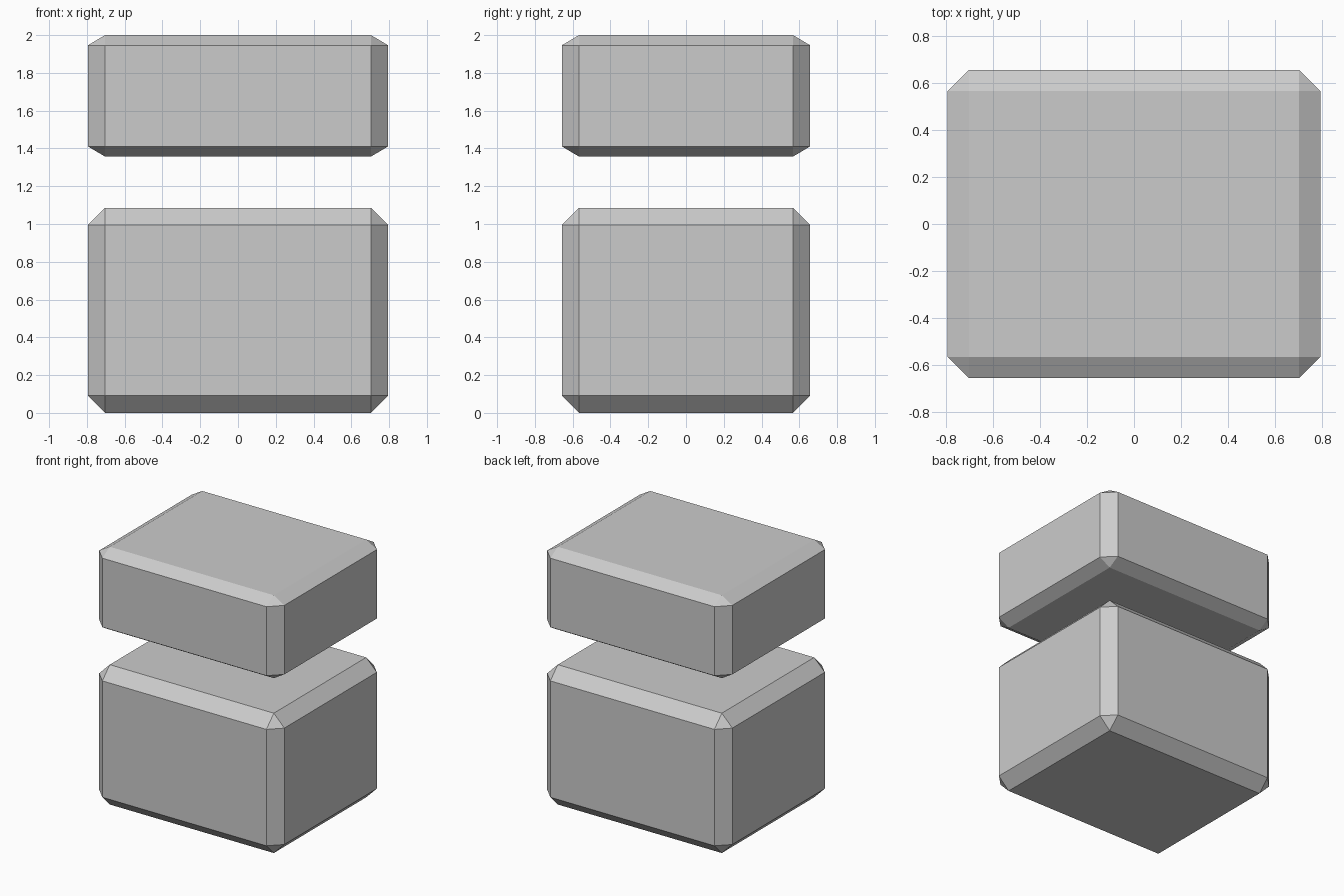
import bpy, bmesh
from mathutils import Matrix, Vector

if "Cube" in bpy.data.objects:
    bpy.data.objects.remove(bpy.data.objects["Cube"])

WIDTH, DEPTH, HEIGHT, CHAMFER = 1.59, 1.315, 1.085, 0.091


def chamfered_block(name, bottom, top):
    """Box with flat chamfers, squashed in z to fit between bottom and top."""
    bm = bmesh.new()
    bmesh.ops.create_cube(bm, size=1, matrix=Matrix.Diagonal((WIDTH, DEPTH, HEIGHT, 1)))
    bmesh.ops.bevel(bm, geom=bm.edges[:], offset=CHAMFER, offset_type='OFFSET',
                    segments=1, profile=0.5, affect='EDGES')
    bmesh.ops.scale(bm, vec=Vector((1, 1, (top - bottom) / HEIGHT)), verts=bm.verts)
    bmesh.ops.translate(bm, vec=Vector((0, 0, (top + bottom) / 2)), verts=bm.verts)
    mesh = bpy.data.meshes.new(name)
    bm.to_mesh(mesh)
    bm.free()
    obj = bpy.data.objects.new(name, mesh)
    bpy.context.collection.objects.link(obj)
    return obj


# Tall block on the ground
chamfered_block("lower_block", 0.0, HEIGHT)

# Flattened copy floating above
chamfered_block("upper_block", 1.357, 2.0)
